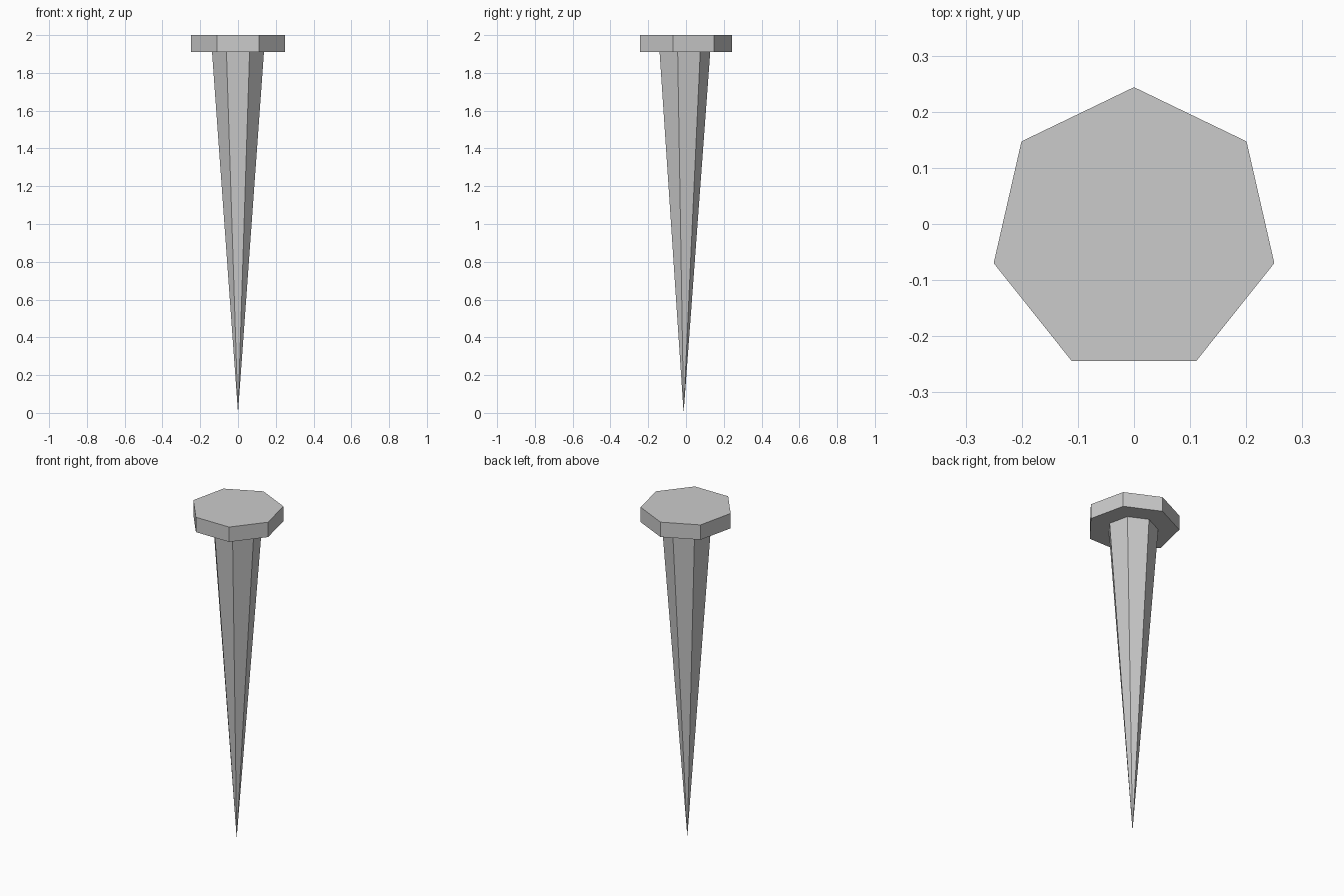
import bpy, bmesh
from math import pi, sin, cos

if "Cube" in bpy.data.objects:
    bpy.data.objects.remove(bpy.data.objects["Cube"])

SIDES = 7
CY = -0.0127  # heptagon centre, so that the bounds are centred on y = 0


def ring(bm, radius, z):
    """Heptagon of vertices with one corner pointing to +y."""
    return [bm.verts.new((radius * cos(pi / 2 + 2 * pi * i / SIDES),
                          CY + radius * sin(pi / 2 + 2 * pi * i / SIDES), z))
            for i in range(SIDES)]


bm = bmesh.new()
tip = bm.verts.new((0, CY, 0))
# Shaft top, head underside, head top
rings = [ring(bm, r, z) for r, z in ((0.141, 1.91), (0.2565, 1.91), (0.2565, 2.0))]

# Tapered shaft down to the point
for i in range(SIDES):
    bm.faces.new((tip, rings[0][(i + 1) % SIDES], rings[0][i]))

# Underside and rim of the head
for low, high in zip(rings, rings[1:]):
    for i in range(SIDES):
        j = (i + 1) % SIDES
        bm.faces.new((low[i], low[j], high[j], high[i]))

# Flat top of the head
bm.faces.new(rings[-1])
bmesh.ops.recalc_face_normals(bm, faces=bm.faces)

mesh = bpy.data.meshes.new("nail")
bm.to_mesh(mesh)
bm.free()
bpy.context.collection.objects.link(bpy.data.objects.new("nail", mesh))
